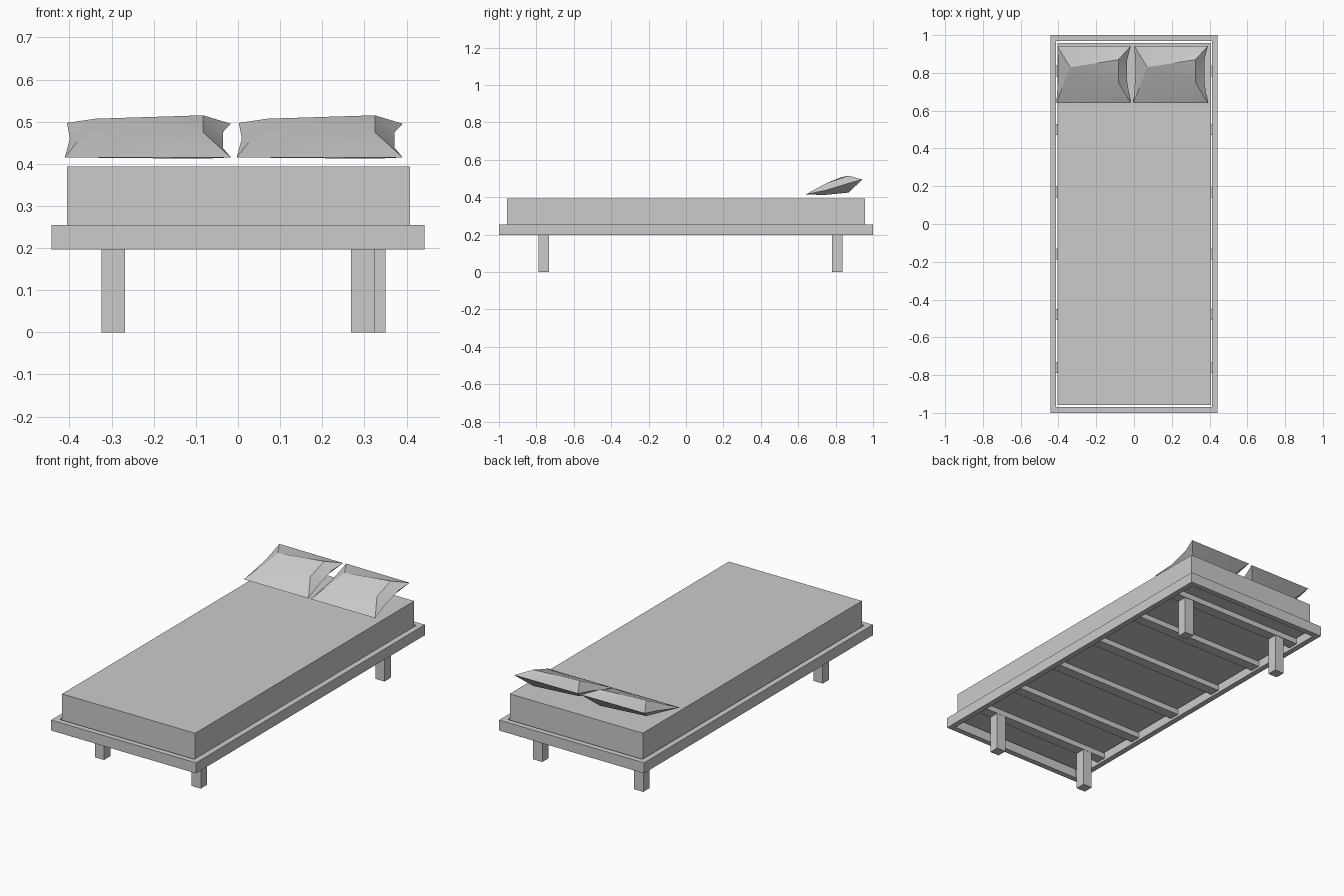
import bpy, bmesh
from mathutils import Vector

if "Cube" in bpy.data.objects:
    bpy.data.objects.remove(bpy.data.objects["Cube"], do_unlink=True)

grey = bpy.data.materials.new("plain_grey")
grey.use_nodes = True
grey.diffuse_color = (0.6, 0.6, 0.6, 1)
grey.node_tree.nodes["Principled BSDF"].inputs["Base Color"].default_value = grey.diffuse_color


def add_object(name, bm):
    bmesh.ops.recalc_face_normals(bm, faces=bm.faces)
    mesh = bpy.data.meshes.new(name)
    bm.to_mesh(mesh)
    bm.free()
    mesh.materials.append(grey)
    obj = bpy.data.objects.new(name, mesh)
    bpy.context.collection.objects.link(obj)
    return obj


def box(name, low, high):
    low, high = Vector(low), Vector(high)
    bm = bmesh.new()
    bmesh.ops.create_cube(bm, size=1)
    for v in bm.verts:
        v.co = (low + high) / 2 + v.co * (high - low)
    return add_object(name, bm)


WIDTH, RAIL = 0.443, 0.031
BOTTOM, TOP = 0.197, 0.255
SLAT_LOW, SLAT_TOP = 0.21, 0.24
INNER = WIDTH - RAIL

# Frame: one closed ring
bm = bmesh.new()
rings = []
for x, y, z in ((WIDTH, 1, BOTTOM), (WIDTH, 1, TOP),
                (INNER, 1 - RAIL, TOP), (INNER, 1 - RAIL, BOTTOM)):
    rings.append([bm.verts.new((sx * x, sy * y, z))
                  for sx, sy in ((-1, -1), (1, -1), (1, 1), (-1, 1))])
for i in range(4):
    a, b = rings[i], rings[(i + 1) % 4]
    for j in range(4):
        k = (j + 1) % 4
        bm.faces.new((a[j], a[k], b[k], b[j]))
add_object("bed_frame", bm)

# Cross slats
for i, y in enumerate((-0.76, -0.48, -0.16, 0.17, 0.5, 0.81)):
    box(f"slat_{i + 1}", (-INNER, y - 0.029, SLAT_LOW), (INNER, y + 0.029, SLAT_TOP))

# Legs under the end slats
for name, x, y in (("front_right_leg", -0.296, -0.76), ("front_left_leg", 0.296, -0.76),
                   ("back_right_leg", -0.296, 0.808), ("back_left_leg", 0.322, 0.808)):
    box(name, (x - 0.028, y - 0.028, 0), (x + 0.028, y + 0.028, SLAT_LOW))

# Mattress
box("mattress", (-0.406, -0.957, SLAT_TOP), (0.408, 0.957, 0.393))

# Pillow: seam corners, pinched sides, and a hump above and below
SEAM = {
    "front_a": (-0.003, 0.64, 0.415), "front_b": (0.391, 0.64, 0.415),
    "back_a": (0.002, 0.942, 0.497), "back_b": (0.391, 0.942, 0.495),
    "pinch_a": (0.009, 0.81, 0.46),
    "pinch_front": (0.372, 0.75, 0.438), "pinch_back": (0.372, 0.87, 0.475),
}
HUMPS = (
    {"peak": (0.07, 0.83, 0.507), "ridge_front": (0.325, 0.75, 0.475), "ridge_back": (0.325, 0.87, 0.515)},
    {"peak": (0.07, 0.83, 0.421), "ridge_front": (0.325, 0.74, 0.412), "ridge_back": (0.325, 0.87, 0.425)},
)
PANELS = (
    "front_a front_b ridge_front", "front_a ridge_front peak",
    "peak ridge_front ridge_back", "peak ridge_back back_b", "peak back_b back_a",
    "front_a peak pinch_a", "pinch_a peak back_a",
    "front_b pinch_front ridge_front", "pinch_back back_b ridge_back",
    "pinch_front pinch_back ridge_back ridge_front",
)


def pillow(name, shift):
    bm = bmesh.new()
    seam = {k: bm.verts.new((x + shift, y, z)) for k, (x, y, z) in SEAM.items()}
    for hump in HUMPS:
        verts = dict(seam)
        verts.update({k: bm.verts.new((x + shift, y, z)) for k, (x, y, z) in hump.items()})
        for panel in PANELS:
            bm.faces.new([verts[k] for k in panel.split()])
    obj = add_object(name, bm)
    bpy.ops.object.select_all(action="DESELECT")
    obj.select_set(True)
    bpy.context.view_layer.objects.active = obj
    bpy.ops.object.shade_smooth_by_angle(angle=0.4)


pillow("left_pillow", 0)
pillow("right_pillow", -0.408)
